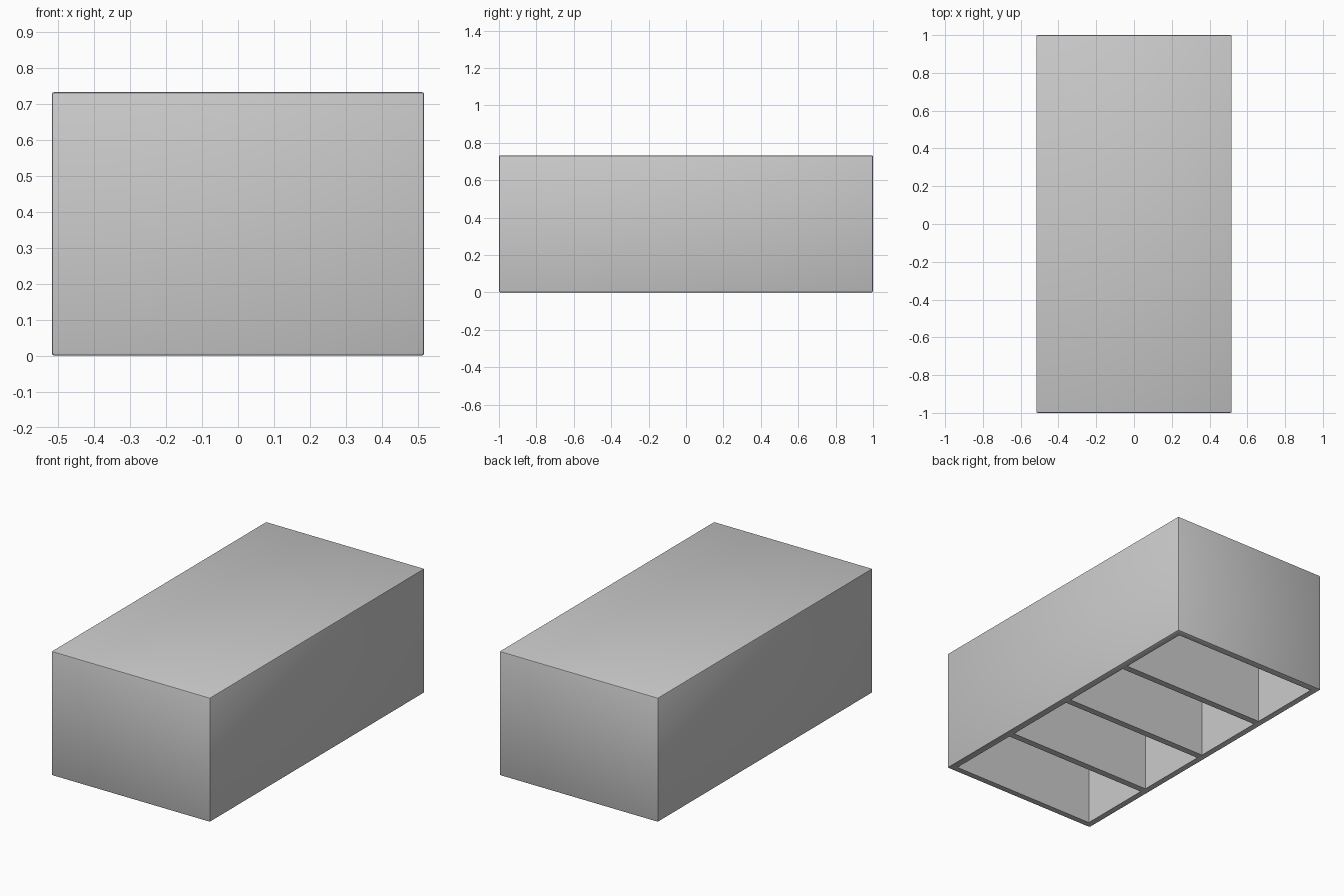
import bpy, bmesh
from mathutils import Matrix

if "Cube" in bpy.data.objects:
    bpy.data.objects.remove(bpy.data.objects["Cube"])

W, L, H = 1.034, 2.0, 0.732      # outer size
T = 0.04                         # wall thickness
N = 4                            # compartments
CELL = (L - T * (N + 1)) / N


def add_box(bm, lo, hi):
    size = [b - a for a, b in zip(lo, hi)]
    mid = [(a + b) / 2 for a, b in zip(lo, hi)]
    bmesh.ops.create_cube(bm, size=1, matrix=Matrix.Translation(mid) @ Matrix.Diagonal((*size, 1)))


def to_object(bm, name):
    mesh = bpy.data.meshes.new(name)
    bm.to_mesh(mesh)
    bm.free()
    obj = bpy.data.objects.new(name, mesh)
    bpy.context.collection.objects.link(obj)
    return obj


# Outer case with slightly eased edges
bm = bmesh.new()
add_box(bm, (-W / 2, -L / 2, 0), (W / 2, L / 2, H))
bmesh.ops.bevel(bm, geom=bm.edges[:], offset=0.007, segments=2, profile=0.5, affect='EDGES')
case = to_object(bm, "compartment_case")

# Four compartments hollowed out from below
bm = bmesh.new()
for i in range(N):
    y = -L / 2 + T + i * (CELL + T)
    add_box(bm, (-W / 2 + T, y, -0.1), (W / 2 - T, y + CELL, H - T))
cutter = to_object(bm, "compartment_cutter")
cutter.hide_render = True

mod = case.modifiers.new("compartments", 'BOOLEAN')
mod.operation = 'DIFFERENCE'
mod.solver = 'EXACT'
mod.object = cutter
bpy.context.view_layer.objects.active = case
case.select_set(True)
bpy.ops.object.modifier_apply(modifier=mod.name)
bpy.data.objects.remove(cutter)
bpy.ops.object.shade_smooth_by_angle(angle=0.6)
